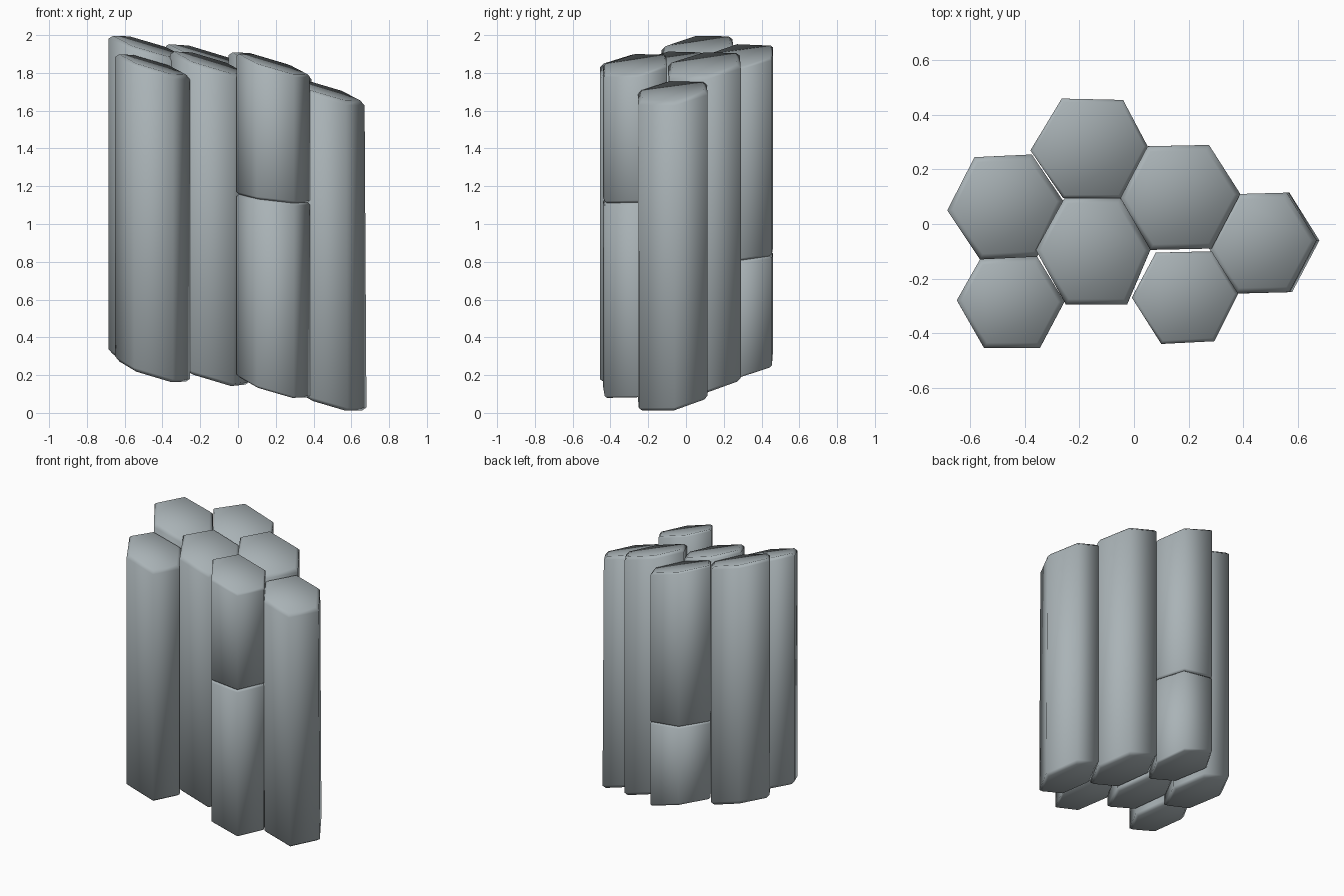
import bpy, bmesh

if "Cube" in bpy.data.objects:
    bpy.data.objects.remove(bpy.data.objects["Cube"])

stone = bpy.data.materials.new("grey_stone")
stone.diffuse_color = (0.40, 0.45, 0.47, 1)
stone.use_nodes = True
stone.node_tree.nodes["Principled BSDF"].inputs["Base Color"].default_value = stone.diffuse_color

# Slopes (dz/dx, dz/dy) of the slanted ends and of the cracks
TOP, BOTTOM, CRACK = (-0.30, 0.14), (-0.30, 0.17), (-0.12, 0.08)


def prism(name, outline, low, low_slope, high, high_slope, shift=0.0, bevel=0.02):
    """Six-sided column with slanted, bevelled ends; heights are at its centre."""
    cx = sum(p[0] for p in outline) / len(outline)
    cy = sum(p[1] for p in outline) / len(outline)
    bm = bmesh.new()

    def ring(z, slope, dx):
        return [bm.verts.new((x + dx, y, z + slope[0] * (x - cx) + slope[1] * (y - cy)))
                for x, y in outline]

    a, b = ring(low, low_slope, 0), ring(high, high_slope, shift)
    caps = [bm.faces.new(a), bm.faces.new(b)]
    for i in range(len(a)):
        j = (i + 1) % len(a)
        bm.faces.new((a[i], a[j], b[j], b[i]))
    bmesh.ops.recalc_face_normals(bm, faces=bm.faces)
    rim = [e for f in caps for e in f.edges]
    bmesh.ops.bevel(bm, geom=rim, offset=bevel, segments=1, profile=0.5, affect='EDGES')
    for f in bm.faces:
        f.smooth = True
    mesh = bpy.data.meshes.new(name)
    bm.to_mesh(mesh)
    bm.free()
    mesh.materials.append(stone)
    bpy.context.collection.objects.link(bpy.data.objects.new(name, mesh))


# name: (outline seen from above, bottom height, top height, crack height, lean in x)
columns = {
    "left_column": ([(-.685, .05), (-.565, -.13), (-.355, -.12), (-.26, .085),
                     (-.375, .255), (-.585, .245)], .255, 1.94, None, 0),
    "back_column": ([(-.38, .27), (-.26, .095), (-.05, .095), (.05, .285),
                     (-.04, .455), (-.265, .46)], .245, 1.89, .83, 0),
    "centre_column": ([(-.36, -.095), (-.25, -.295), (-.025, -.295), (.06, -.095),
                       (-.05, .095), (-.255, .095)], .205, 1.855, None, 0),
    "inner_right_column": ([(-.05, .095), (.06, -.095), (.285, -.09), (.39, .11),
                            (.275, .29), (.05, .285)], .165, 1.85, None, 0),
    "right_column": ([(.285, -.09), (.385, -.255), (.58, -.25), (.68, -.06),
                      (.57, .115), (.39, .11)], .065, 1.705, None, -.01),
    "front_left_column": ([(-.65, -.28), (-.55, -.455), (-.345, -.455), (-.255, -.285),
                           (-.355, -.12), (-.565, -.13)], .218, 1.845, None, 0),
    "front_right_column": ([(-.008, -.27), (.1, -.44), (.295, -.43), (.382, -.255),
                            (.285, -.1), (.08, -.105)], .135, 1.845, 1.135, 0),
}

for name, (outline, low, high, crack, lean) in columns.items():
    if crack is None:
        prism(name, outline, low, BOTTOM, high, TOP, lean)
    else:
        # cracked columns are two stacked pieces
        prism(name + "_lower", outline, low, BOTTOM, crack, CRACK, bevel=0.012)
        prism(name + "_upper", outline, crack, CRACK, high, TOP, bevel=0.012)
